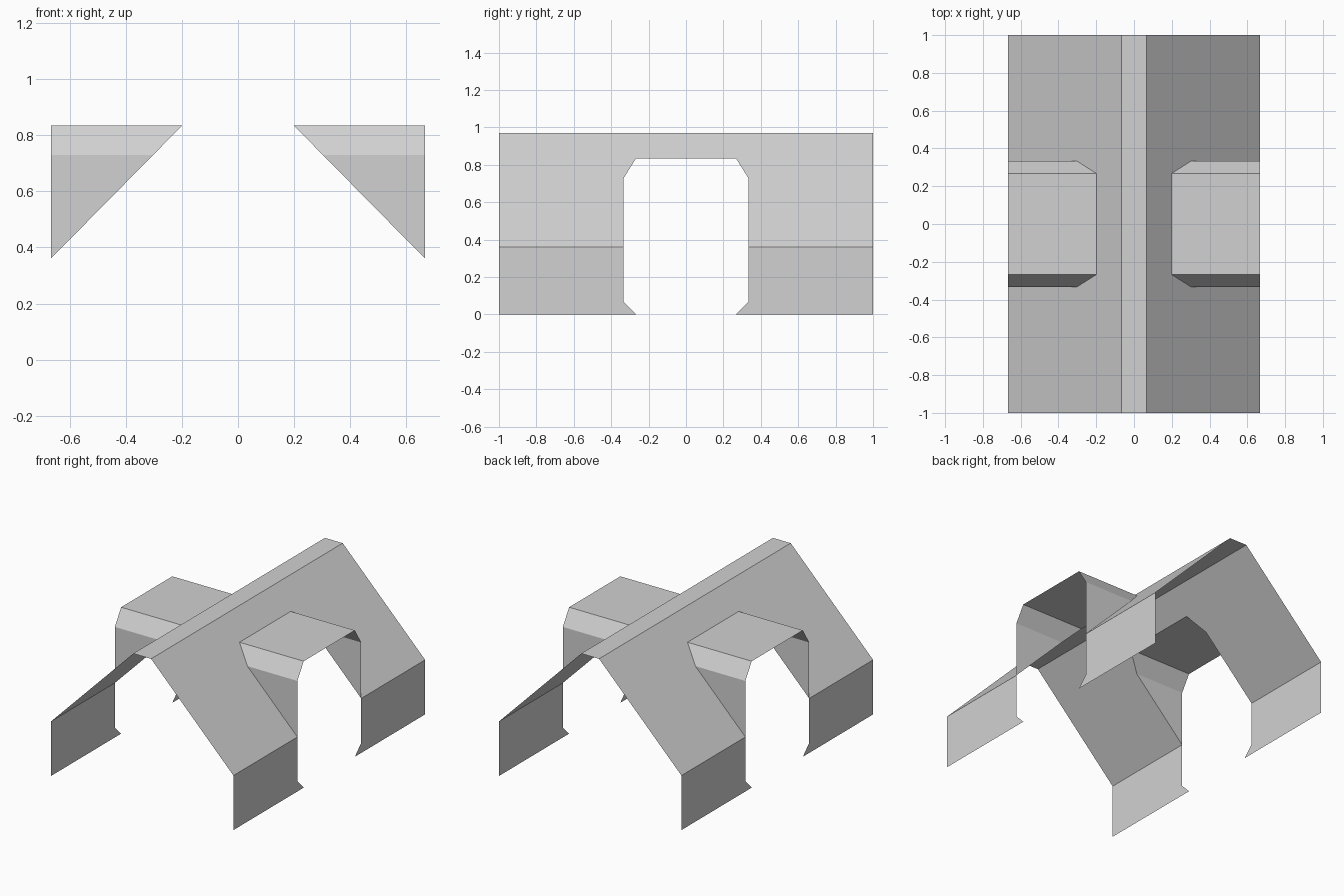
import bpy
import bmesh
from mathutils import Vector

cube = bpy.data.objects.get("Cube")
if cube:
    bpy.data.objects.remove(cube, do_unlink=True)

grey = bpy.data.materials.new("light grey")
grey.use_nodes = True
colour = (0.64, 0.64, 0.64, 1)
grey.diffuse_color = colour
grey.node_tree.nodes["Principled BSDF"].inputs["Base Color"].default_value = colour

# Main dimensions
END, SIDE, EAVE = 1.0, 0.667, 0.36
RIDGE_X, RIDGE_Z = 0.065, 0.97
GAP, GAP_TOP = 0.333, 0.267          # half widths of the opening
SHOULDER_Z, LINTEL_Z = 0.73, 0.835   # chamfer of the opening
FOOT_Z = 0.067


def slope_x(z):
    """Distance of the roof slope from the centre at height z."""
    return RIDGE_X + (SIDE - RIDGE_X) * (RIDGE_Z - z) / (RIDGE_Z - EAVE)


def on_roof(y, z):
    return (slope_x(z), y, z)


def on_side(y, z):
    return (SIDE, y, z)


def shell(name, polygons):
    """Thin sheet drawn in one quarter and mirrored to the other three."""
    bm = bmesh.new()
    for points in polygons:
        face = bm.faces.new([bm.verts.new(p) for p in points])
        face.normal_update()
        if face.normal.dot(Vector((1, 1, 1))) < 0:
            face.normal_flip()
    bmesh.ops.remove_doubles(bm, verts=bm.verts, dist=0.0005)
    mesh = bpy.data.meshes.new(name)
    bm.to_mesh(mesh)
    bm.free()
    mesh.materials.append(grey)
    obj = bpy.data.objects.new(name, mesh)
    bpy.context.collection.objects.link(obj)
    mirror = obj.modifiers.new("mirror", 'MIRROR')
    mirror.use_axis = (True, True, False)
    mirror.use_clip = True


# Flat cap along the ridge
shell("ridge_cap", [[(0, 0, RIDGE_Z), (RIDGE_X, 0, RIDGE_Z),
                     (RIDGE_X, END, RIDGE_Z), (0, END, RIDGE_Z)]])

# Roof slopes, notched where the dormers come through
shell("roof_slopes", [
    [on_roof(0, RIDGE_Z), on_roof(END, RIDGE_Z), on_roof(END, LINTEL_Z),
     on_roof(GAP_TOP, LINTEL_Z), on_roof(0, LINTEL_Z)],
    [on_roof(GAP_TOP, LINTEL_Z), on_roof(END, LINTEL_Z),
     on_roof(END, SHOULDER_Z), on_roof(GAP, SHOULDER_Z)],
    [on_roof(GAP, SHOULDER_Z), on_roof(END, SHOULDER_Z),
     on_roof(END, EAVE), on_roof(GAP, EAVE)],
])

# Low side walls with a pointed foot beside the opening
shell("side_walls", [
    [on_side(GAP, EAVE), on_side(END, EAVE),
     on_side(END, FOOT_Z), on_side(GAP, FOOT_Z)],
    [on_side(GAP, FOOT_Z), on_side(END, FOOT_Z),
     on_side(END, 0), on_side(GAP_TOP, 0)],
])

# Open dormers: flat top, chamfered shoulders, triangular cheeks
shell("dormers", [
    [on_roof(0, LINTEL_Z), on_side(0, LINTEL_Z),
     on_side(GAP_TOP, LINTEL_Z), on_roof(GAP_TOP, LINTEL_Z)],
    [on_roof(GAP_TOP, LINTEL_Z), on_side(GAP_TOP, LINTEL_Z),
     on_side(GAP, SHOULDER_Z), on_roof(GAP, SHOULDER_Z)],
    [on_roof(GAP, SHOULDER_Z), on_side(GAP, SHOULDER_Z), on_side(GAP, EAVE)],
])
